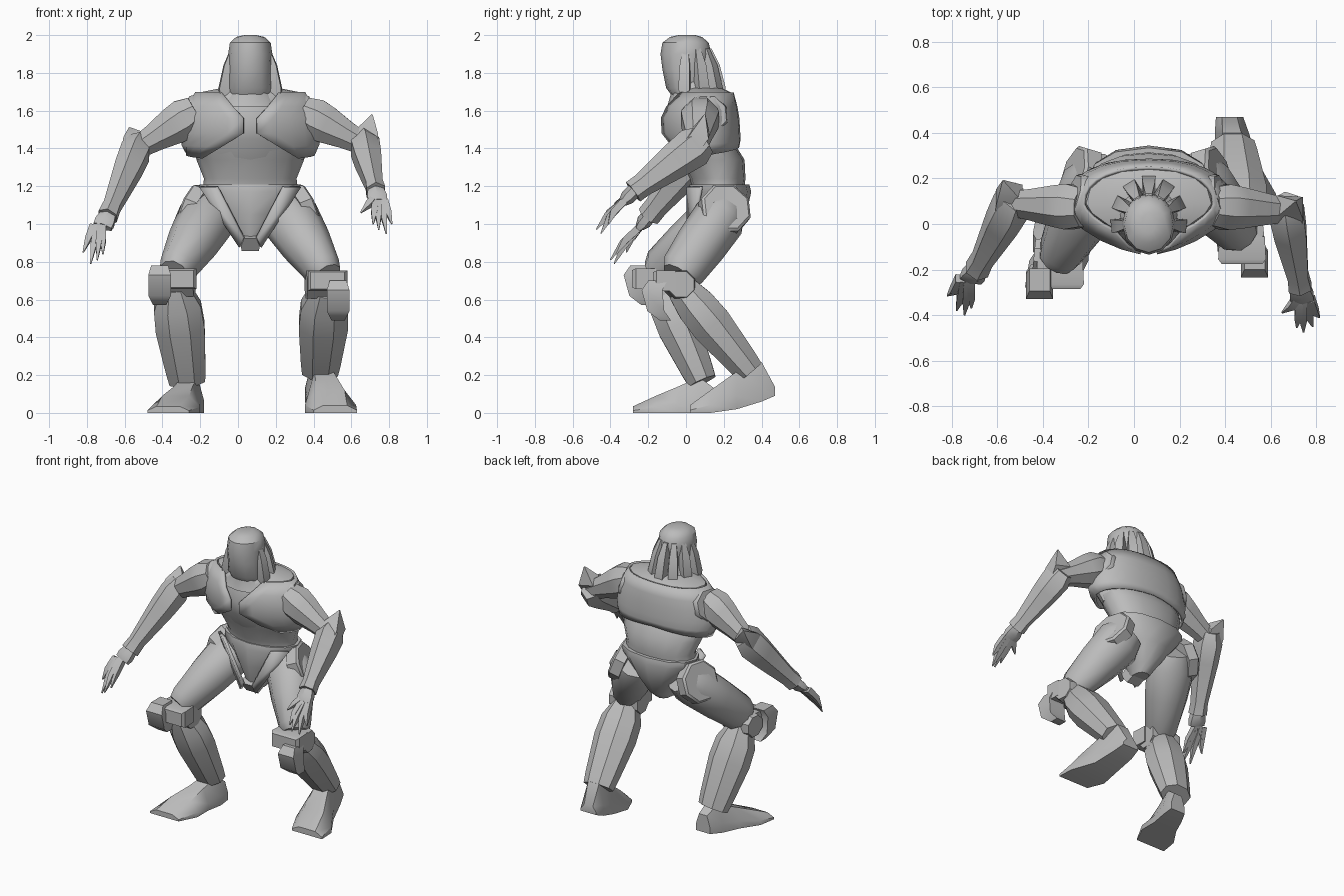
import bpy
import math
from mathutils import Vector

cube = bpy.data.objects.get("Cube")
if cube:
    bpy.data.objects.remove(cube, do_unlink=True)

grey = bpy.data.materials.new("plain grey")
grey.use_nodes = True
grey.diffuse_color = (0.5, 0.5, 0.5, 1)
grey.node_tree.nodes["Principled BSDF"].inputs["Base Color"].default_value = (0.5, 0.5, 0.5, 1)

MID = 0.065          # centre line of the body
X, Y, Z = Vector((1, 0, 0)), Vector((0, 1, 0)), Vector((0, 0, 1))


def make(name, verts, faces, angle=38):
    mesh = bpy.data.meshes.new(name)
    mesh.from_pydata(verts, [], faces)
    mesh.materials.append(grey)
    obj = bpy.data.objects.new(name, mesh)
    bpy.context.collection.objects.link(obj)
    bpy.ops.object.select_all(action='DESELECT')
    obj.select_set(True)
    bpy.context.view_layer.objects.active = obj
    bpy.ops.object.mode_set(mode='EDIT')
    bpy.ops.mesh.select_all(action='SELECT')
    bpy.ops.mesh.normals_make_consistent(inside=False)
    bpy.ops.object.mode_set(mode='OBJECT')
    bpy.ops.object.shade_smooth_by_angle(angle=math.radians(angle))
    return obj


def boxy(value, power):
    return math.copysign(abs(value) ** power, value)


def loft(name, rings, sides=8, hint=X, axis=None, turn=0.5, front=1, back=1):
    """Skin rings (x, y, z, half width along hint, half depth) along an axis."""
    if axis is None:
        axis = Vector(rings[-1][:3]) - Vector(rings[0][:3])
    axis = axis.normalized()
    u = (hint - axis * hint.dot(axis)).normalized()
    v = axis.cross(u)
    grow = 1 / math.cos(math.pi / sides) if turn else 1
    verts, faces = [], []
    for x, y, z, a, b in rings:
        for i in range(sides):
            t = math.tau * (i + turn) / sides
            power = back if math.sin(t) > 0 else front
            across, deep = boxy(math.cos(t), power), boxy(math.sin(t), power)
            verts.append(Vector((x, y, z)) + grow * (u * a * across + v * b * deep))
    for r in range(len(rings) - 1):
        for i in range(sides):
            j = (i + 1) % sides
            faces.append((r * sides + i, r * sides + j, (r + 1) * sides + j, (r + 1) * sides + i))
    last = (len(rings) - 1) * sides
    faces += [tuple(range(sides))[::-1], tuple(range(last, last + sides))]
    return make(name, verts, faces)


def stack(name, rows, sides=16, front=1, back=1):
    """Horizontal rings (z, half width, front y, back y) on the centre line."""
    rings = [(MID, (f + b) / 2, z, w, (b - f) / 2) for z, w, f, b in rows]
    return loft(name, rings, sides, X, Z, 0, front, back)


def disc(name, centre, axis, radius, depth):
    c, d = Vector(centre), Vector(axis).normalized() * depth
    ends = [(-1, 1), (0.7, 1), (1, 0.9)]
    loft(name, [(*(c + d * k), radius * s, radius * s) for k, s in ends], 8, Z, d)


# Pelvis, waist and torso
FRONT, BACK = 1.3, 0.88     # keeled chest, flat back
stack("pelvis", [(0.88, 0.05, 0.06, 0.2), (0.93, 0.075, 0.04, 0.26), (1.05, 0.165, 0.02, 0.32),
                 (1.17, 0.265, 0.01, 0.345), (1.21, 0.27, 0.02, 0.335)], 12, 1, BACK)
stack("waist", [(1.2, 0.25, 0.03, 0.31), (1.24, 0.245, 0.02, 0.315), (1.34, 0.285, -0.03, 0.31),
                (1.42, 0.3, -0.06, 0.26)], 16, 1.1, BACK)
stack("torso", [(1.34, 0.28, -0.03, 0.25), (1.45, 0.33, -0.09, 0.26), (1.55, 0.33, -0.115, 0.26),
                (1.66, 0.29, -0.075, 0.25), (1.695, 0.275, -0.06, 0.24), (1.72, 0.15, -0.02, 0.19)],
      16, FRONT, BACK)

# Pelvis guard plate with its raised border
for s in (-1, 1):
    corners = [(0.26, 0.09, 1.2), (0.17, 0.02, 1.2), (0.03, 0.02, 0.93), (0.05, 0.03, 0.88)]
    edge = [Vector((MID + s * x, y, z)) for x, y, z in corners]
    plate = make("pelvis_border", edge, [(0, 1, 2, 3)])
    plate.modifiers.new("thickness", 'SOLIDIFY').thickness = 0.02
loft("crotch_block", [(MID, 0.08, 0.95, 0.06, 0.07), (MID, 0.11, 0.875, 0.045, 0.05)], 4)

# Chest armour: one shell round the torso, open at the breastbone
# rows: height, half width, front y, back y, inner edge offset, rise towards the back
shell = [(1.35, 0.335, -0.06, 0.275, 0.25, 0.06), (1.41, 0.36, -0.1, 0.28, 0.15, 0.03),
         (1.48, 0.365, -0.125, 0.28, 0.035, 0), (1.56, 0.355, -0.13, 0.275, 0.035, 0),
         (1.62, 0.33, -0.115, 0.265, 0.09, 0), (1.695, 0.285, -0.07, 0.245, 0.15, 0)]
STEPS = 22
verts, faces = [], []
for z, w, f, b, inner, rise in shell:
    start = math.asin((inner / w) ** (1 / FRONT))
    for i in range(STEPS + 1):
        t = start + (math.tau - 2 * start) * i / STEPS
        power = FRONT if math.cos(t) > 0 else BACK
        verts.append((MID + w * boxy(math.sin(t), power),
                      (f + b) / 2 - (b - f) / 2 * boxy(math.cos(t), power),
                      z + rise * (1 - abs(2 * i / STEPS - 1))))
n = STEPS + 1
for r in range(len(shell) - 1):
    faces += [(r * n + i, r * n + i + 1, (r + 1) * n + i + 1, (r + 1) * n + i) for i in range(STEPS)]
armour = make("chest_armour", verts, faces)
mod = armour.modifiers.new("thickness", 'SOLIDIFY')
mod.thickness, mod.offset = 0.015, 0

# Neck and head
stack("neck", [(1.62, 0.2, -0.1, 0.2), (1.69, 0.14, -0.08, 0.18), (1.77, 0.1, -0.08, 0.13)], 12)
stack("head", [(1.66, 0.105, -0.06, 0.08), (1.72, 0.12, -0.105, 0.1), (1.82, 0.115, -0.125, 0.12),
               (1.9, 0.117, -0.135, 0.135), (1.96, 0.108, -0.125, 0.12), (1.99, 0.075, -0.085, 0.085),
               (2.0, 0.03, -0.04, 0.05)], 12)

# Hanging locks round the back of the head
for i in range(7):
    t = math.radians(-96 + 32 * i)
    out = Vector((math.sin(t), math.cos(t), 0))
    path = [(0.1, 1.93, 0.015), (0.13, 1.84, 0.026), (0.155, 1.72, 0.03), (0.165, 1.63, 0.015)]
    rings = [(MID + out.x * r * 0.88, out.y * r * 1.1 + 0.01, z, w, w) for r, z, w in path]
    loft("head_lock", rings, 4, out, Z)


def arm(side, shoulder, elbow, wrist, spike, palm, tips, thumb):
    s, e, w, p = (Vector(k) for k in (shoulder, elbow, wrist, palm))
    out = X if s.x > 0 else -X
    disc(side + "_shoulder_disc", s - out * 0.04 + Y * 0.03, out + Vector((0, 0.3, 0.3)), 0.105, 0.055)
    def at(a, b, k, rw, rd):
        return (*a.lerp(b, k), rw, rd)
    loft(side + "_upper_arm", [at(s, e, -0.15, 0.085, 0.085), at(s, e, 0.08, 0.1, 0.108),
                               at(s, e, 0.3, 0.09, 0.1), at(s, e, 0.65, 0.07, 0.075),
                               at(s, e, 1.05, 0.05, 0.055)], 8, Y)
    loft(side + "_forearm", [at(e, w, -0.1, 0.055, 0.07), at(e, w, 0.05, 0.075, 0.095),
                             at(e, w, 0.3, 0.07, 0.085), at(e, w, 0.85, 0.045, 0.055),
                             at(e, w, 1.0, 0.05, 0.055)], 6, X)
    tip = Vector(spike)
    loft(side + "_elbow_spike", [at(e, w, 0.22, 0.05, 0.06), at(e, tip, 0.35, 0.06, 0.05),
                                 at(e, tip, 1, 0.003, 0.003)], 4, X, tip - e)
    loft(side + "_palm", [at(w, p, -0.2, 0.04, 0.035), at(w, p, 0.6, 0.052, 0.035),
                          at(w, p, 1.1, 0.05, 0.022)], 6, X)
    # Clawed fingers fan out from the knuckles
    for i, t in enumerate([*tips, thumb]):
        t = Vector(t)
        root = p + X * (t.x - p.x) * 0.5 if i < len(tips) else w.lerp(p, 0.4)
        bend = root.lerp(t, 0.5) - Y * 0.015
        loft(side + "_finger", [(*root, 0.017, 0.02), (*bend, 0.016, 0.018), (*t, 0.003, 0.003)], 4)


arm("left", (0.38, 0.075, 1.57), (0.67, 0.06, 1.42), (0.73, -0.28, 1.17), (0.71, 0.1, 1.58),
    (0.74, -0.33, 1.12),
    [(0.715, -0.455, 1.0), (0.745, -0.475, 0.97), (0.785, -0.45, 0.95), (0.815, -0.41, 1.0)],
    (0.65, -0.39, 1.06))
arm("right", (-0.26, 0.075, 1.57), (-0.535, 0.09, 1.40), (-0.69, -0.2, 1.04), (-0.575, 0.19, 1.51),
    (-0.715, -0.24, 0.99),
    [(-0.715, -0.37, 0.84), (-0.745, -0.4, 0.81), (-0.78, -0.38, 0.79), (-0.82, -0.315, 0.85)],
    (-0.79, -0.27, 0.92))


def leg(side, hip, knee, ankle, guard, foot):
    h, k, a = (Vector(p) for p in (hip, knee, ankle))
    out = 1 if h.x > 0 else -1
    def at(p, q, t, rw, rd):
        return (*p.lerp(q, t), rw, rd)
    disc(side + "_hip_disc", h + Vector((out * 0.085, 0.01, 0.02)), (out, 0.3, 0.4), 0.13, 0.04)
    loft(side + "_thigh", [at(h, k, -0.12, 0.11, 0.1), at(h, k, 0.08, 0.15, 0.135),
                           at(h, k, 0.5, 0.13, 0.13), at(h, k, 0.92, 0.095, 0.115),
                           at(h, k, 1.02, 0.08, 0.09)], 10)
    # Knee: side disc, cross bar, front guard with a lower flap
    disc(side + "_knee_disc", k + Vector((0, 0.0, -0.05)), (out, 0.1, 0), 0.075, 0.105)
    g = k + Vector((0.01, -0.1, -0.03))
    loft(side + "_knee_bar", [(*(g + Y * 0.08), 0.1, 0.055), (*(g - Y * 0.02), 0.105, 0.055),
                              (*(g - Y * 0.04), 0.09, 0.045)], 4)
    q = Vector(guard)
    loft(side + "_knee_guard", [(*(q + Vector((0, -0.01, 0.1))), 0.045, 0.05),
                                (*(q + Vector((0, -0.04, 0.05))), 0.06, 0.055),
                                (*(q + Vector((0, -0.02, -0.06))), 0.06, 0.045),
                                (*(q + Vector((0, 0.03, -0.11))), 0.035, 0.03)], 4, X, Z)
    top = k + Vector((0, 0.01, -0.07))
    loft(side + "_shin", [at(top, a, 0, 0.075, 0.08), at(top, a, 0.22, 0.125, 0.105),
                          at(top, a, 0.45, 0.13, 0.11), at(top, a, 0.9, 0.105, 0.085),
                          at(top, a, 1.03, 0.095, 0.075)], 8)
    # Foot sections: x, y, bottom, top, half width
    verts, faces = [], []
    for x, y, low, high, w in foot:
        mid = low + (high - low) * 0.35
        verts += [(x - w, y, low), (x + w, y, low), (x + w, y, mid),
                  (x + w * 0.55, y, high), (x - w * 0.55, y, high), (x - w, y, mid)]
    for r in range(len(foot) - 1):
        faces += [(r * 6 + i, r * 6 + (i + 1) % 6, r * 6 + 6 + (i + 1) % 6, r * 6 + 6 + i) for i in range(6)]
    end = len(verts)
    make(side + "_foot", verts, faces + [tuple(range(6)), tuple(range(end - 6, end))])


leg("left", (0.26, 0.195, 1.055), (0.465, -0.035, 0.73), (0.435, 0.33, 0.23), (0.53, -0.14, 0.6),
    [(0.42, 0.47, 0.09, 0.14, 0.06), (0.43, 0.4, 0.06, 0.27, 0.075), (0.455, 0.27, 0.02, 0.22, 0.09),
     (0.49, 0.13, 0, 0.12, 0.135), (0.515, 0.02, 0, 0.04, 0.115)])
leg("right", (-0.15, 0.195, 1.055), (-0.335, -0.145, 0.74), (-0.27, 0.08, 0.18), (-0.415, -0.235, 0.68),
    [(-0.235, 0.15, 0.01, 0.13, 0.055), (-0.255, 0.07, 0, 0.19, 0.075), (-0.29, -0.04, 0, 0.14, 0.09),
     (-0.33, -0.16, 0, 0.09, 0.13), (-0.37, -0.28, 0, 0.035, 0.11)])
